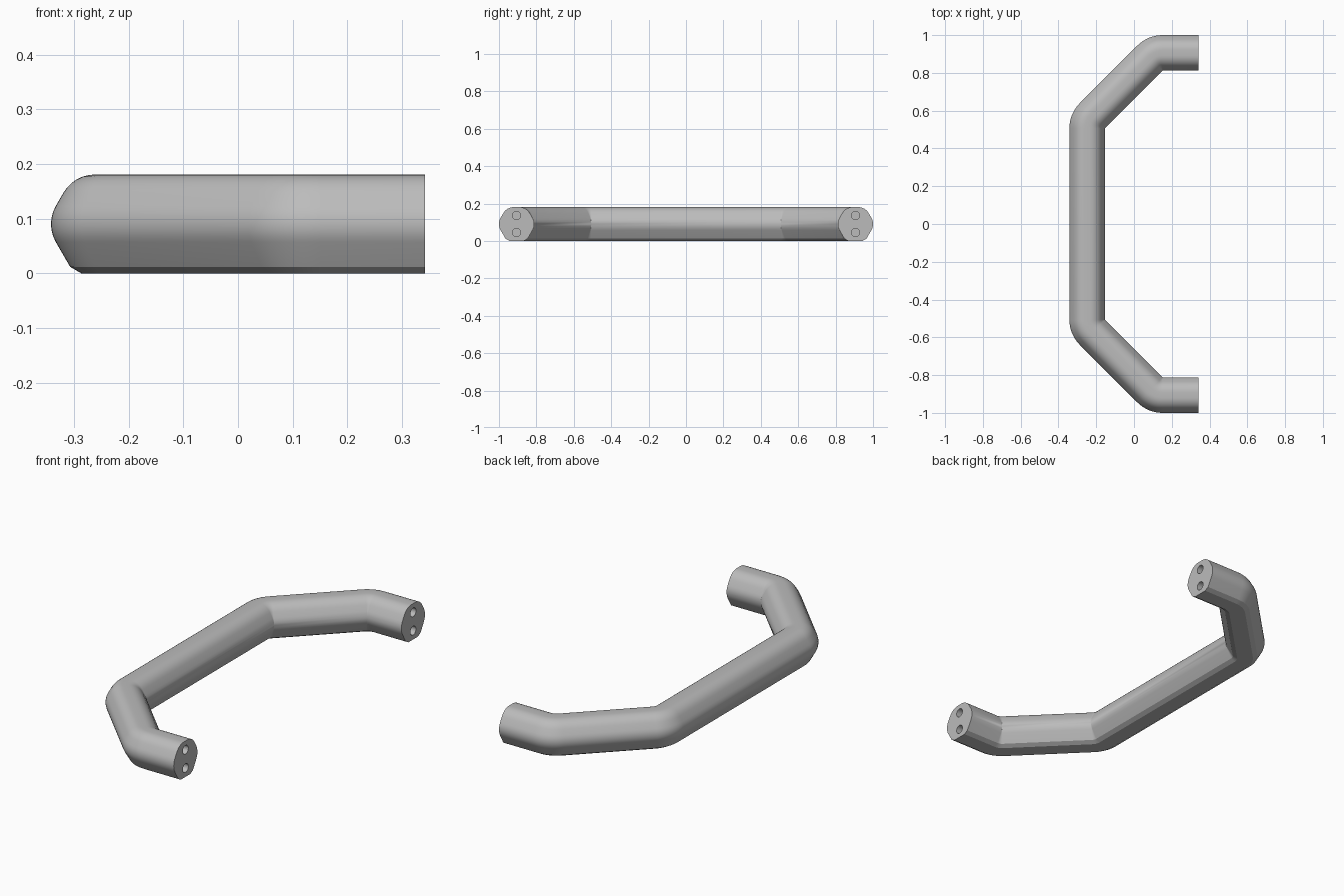
import bpy, bmesh, math
from mathutils import Vector

cube = bpy.data.objects.get("Cube")
if cube:
    bpy.data.objects.remove(cube)

HEIGHT = 0.181                       # across the flats of the hexagonal bar
RADIUS = HEIGHT / 2 / math.cos(math.pi / 6)
ROUND = 0.066                        # rounding of tips and top corners
CHAMFER = 0.014                      # small cut on the two bottom corners
END_X = 0.342

grey = bpy.data.materials.new("satin grey")
grey.use_nodes = True
colour = (0.5, 0.5, 0.5, 1)
grey.diffuse_color = colour
grey.node_tree.nodes["Principled BSDF"].inputs["Base Color"].default_value = colour


def hex_section():
    """Rounded hexagon as (across, up) points, centred on the origin."""
    points = []
    for i in range(6):
        a = i * math.pi / 3
        out = Vector((math.cos(a), math.sin(a)))
        corner = out * RADIUS
        if i in (4, 5):
            for turn in (-1, 1):
                d = a + math.pi + turn * -math.pi / 3
                points.append(corner + CHAMFER * Vector((math.cos(d), math.sin(d))))
            # keep counter-clockwise order
            if points[-2].cross(points[-1]) < 0:
                points[-1], points[-2] = points[-2], points[-1]
        else:
            centre = corner - out * ROUND / math.cos(math.pi / 6)
            for k in range(7):
                b = a + math.pi / 3 * (k / 6 - 0.5)
                points.append(centre + ROUND * Vector((math.cos(b), math.sin(b))))
    return points


section = hex_section()
half = max(p.x for p in section)

# Each station is an inner corner and the outward direction there;
# the bar turns about its inner corners, so they stay sharp
inner_y = 1 - 2 * half
inner_x = -END_X + 2 * half
run = 0.305
stations = [(END_X, inner_y, 90)]
for x, y, start in ((inner_x + run, inner_y, 90), (inner_x, inner_y - run, 135)):
    stations += [(x, y, start + 45 * k / 8) for k in range(9)]
stations += [(x, -y, 360 - a) for x, y, a in reversed(stations)]

# Handle bar
bm = bmesh.new()
rings = []
for x, y, angle in stations:
    a = math.radians(angle)
    rings.append([bm.verts.new((x + math.cos(a) * (p.x + half),
                                y + math.sin(a) * (p.x + half),
                                p.y + HEIGHT / 2)) for p in section])
n = len(section)
for r, s in zip(rings, rings[1:]):
    for i in range(n):
        j = (i + 1) % n
        bm.faces.new((r[i], r[j], s[j], s[i]))
bm.faces.new(rings[0])
bm.faces.new(rings[-1])
bmesh.ops.remove_doubles(bm, verts=bm.verts, dist=0.0002)
bmesh.ops.recalc_face_normals(bm, faces=bm.faces)
mesh = bpy.data.meshes.new("handle_bar")
bm.to_mesh(mesh)
bm.free()
mesh.materials.append(grey)
handle = bpy.data.objects.new("handle_bar", mesh)
bpy.context.collection.objects.link(handle)

# Two screw holes in each end
bm = bmesh.new()
for side in (-1, 1):
    for up in (-1, 1):
        made = bmesh.ops.create_cone(bm, cap_ends=True, segments=32,
                                     radius1=0.022, radius2=0.022, depth=0.2)
        for v in made["verts"]:
            v.co = Vector((v.co.z + END_X, v.co.x + side * (1 - half),
                           v.co.y + HEIGHT / 2 + up * 0.046))
bmesh.ops.recalc_face_normals(bm, faces=bm.faces)
mesh = bpy.data.meshes.new("hole_cutter")
bm.to_mesh(mesh)
bm.free()
mesh.materials.append(grey)
cutter = bpy.data.objects.new("hole_cutter", mesh)
bpy.context.collection.objects.link(cutter)
cutter.hide_render = True

bpy.ops.object.select_all(action="DESELECT")
bpy.context.view_layer.objects.active = handle
handle.select_set(True)
cut = handle.modifiers.new("screw_holes", "BOOLEAN")
cut.operation = "DIFFERENCE"
cut.solver = "EXACT"
cut.object = cutter
bpy.ops.object.modifier_apply(modifier=cut.name)
bpy.data.objects.remove(cutter)
bpy.ops.object.shade_smooth_by_angle(angle=math.radians(25))
